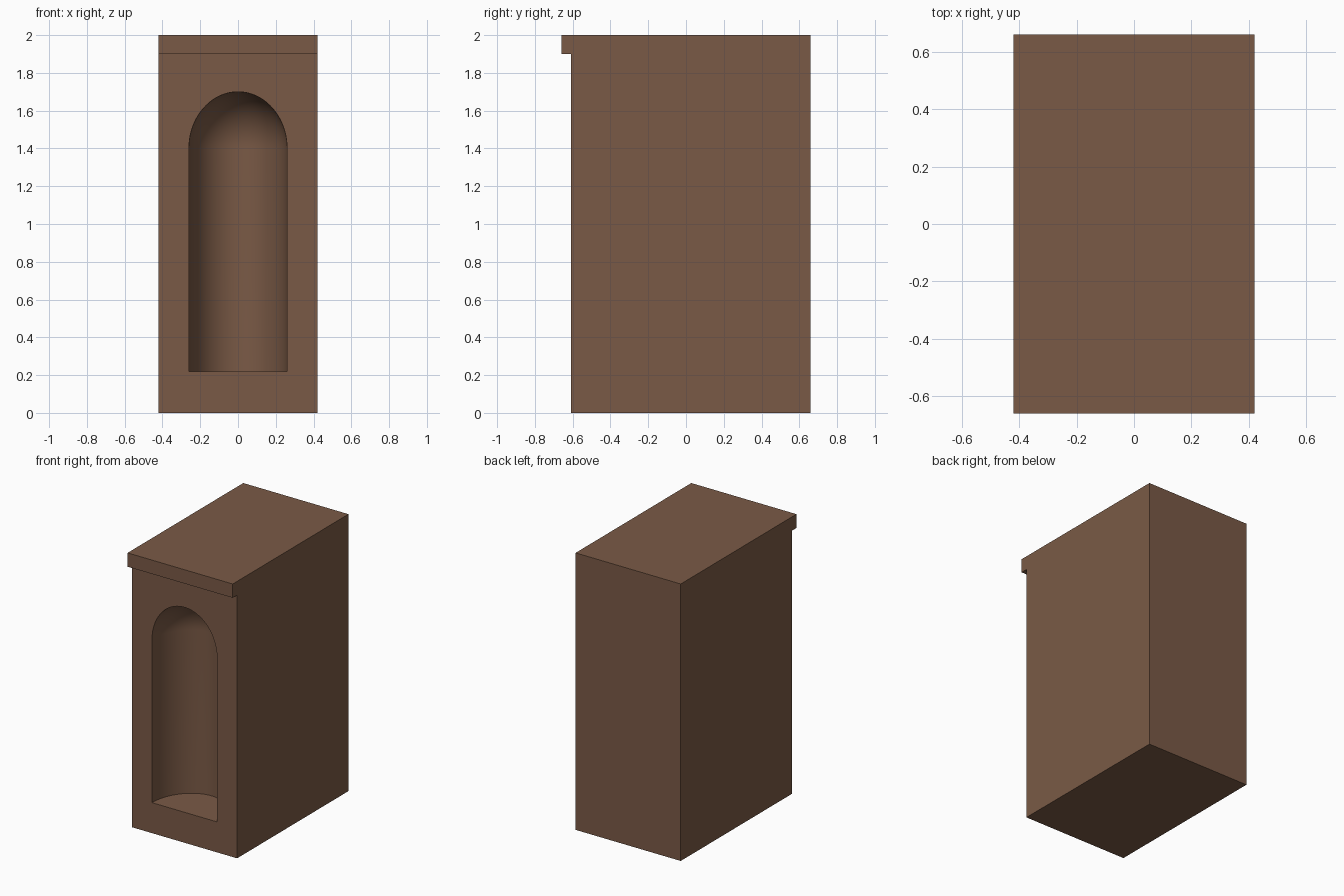
import bpy, bmesh
from math import pi, sin, cos
from mathutils import Vector, Matrix

if "Cube" in bpy.data.objects:
    bpy.data.objects.remove(bpy.data.objects["Cube"], do_unlink=True)

HALF_WIDTH, BACK, FRONT, LIP = 0.42, 0.66, -0.61, -0.66
TOP, LIP_BOTTOM = 2.0, 1.90
NICHE_FLOOR, NICHE_SPRING = 0.22, 1.40
NICHE_RADII = (0.26, 0.31, 0.30)

brown = bpy.data.materials.new("brown")
brown.use_nodes = True
colour = (0.195, 0.102, 0.061, 1)
brown.diffuse_color = colour
brown.node_tree.nodes["Principled BSDF"].inputs["Base Color"].default_value = colour


def add_object(name, bm):
    bmesh.ops.recalc_face_normals(bm, faces=bm.faces)
    mesh = bpy.data.meshes.new(name)
    bm.to_mesh(mesh)
    bm.free()
    mesh.materials.append(brown)
    obj = bpy.data.objects.new(name, mesh)
    bpy.context.collection.objects.link(obj)
    return obj


# Pedestal: side profile with an overhanging front lip, extruded across the width
profile = [(FRONT, 0), (BACK, 0), (BACK, TOP), (LIP, TOP), (LIP, LIP_BOTTOM), (FRONT, LIP_BOTTOM)]
bm = bmesh.new()
side = bm.faces.new([bm.verts.new((-HALF_WIDTH, y, z)) for y, z in profile])
extruded = bmesh.ops.extrude_face_region(bm, geom=[side])["geom"]
bmesh.ops.translate(bm, vec=(2 * HALF_WIDTH, 0, 0),
                    verts=[v for v in extruded if isinstance(v, bmesh.types.BMVert)])
pedestal = add_object("pedestal", bm)

# Niche cutter: round column with a domed top, turned around the front plane
bm = bmesh.new()
steps = 20
outline = [Vector((0, 0, NICHE_FLOOR)), Vector((1, 0, NICHE_FLOOR))]
outline += [Vector((cos(a), 0, NICHE_SPRING + NICHE_RADII[2] * sin(a)))
            for a in (i * pi / 2 / steps for i in range(steps + 1))]
verts = [bm.verts.new(p) for p in outline]
edges = [bm.edges.new(pair) for pair in zip(verts, verts[1:])]
bmesh.ops.spin(bm, geom=verts + edges, cent=(0, 0, 0), axis=(0, 0, 1),
               angle=2 * pi, steps=64, use_merge=True)
bmesh.ops.remove_doubles(bm, verts=bm.verts, dist=0.0001)
bmesh.ops.transform(bm, verts=bm.verts, matrix=Matrix.Translation((0, FRONT, 0))
                    @ Matrix.Diagonal((NICHE_RADII[0], NICHE_RADII[1], 1, 1)))
cutter = add_object("niche_cutter", bm)

# Carve the niche, then discard the cutter
carve = pedestal.modifiers.new("niche", 'BOOLEAN')
carve.operation = 'DIFFERENCE'
carve.solver = 'EXACT'
carve.object = cutter
bpy.ops.object.select_all(action='DESELECT')
pedestal.select_set(True)
bpy.context.view_layer.objects.active = pedestal
bpy.ops.object.modifier_apply(modifier=carve.name)
bpy.data.objects.remove(cutter, do_unlink=True)
bpy.ops.object.shade_smooth_by_angle(angle=pi / 6)
